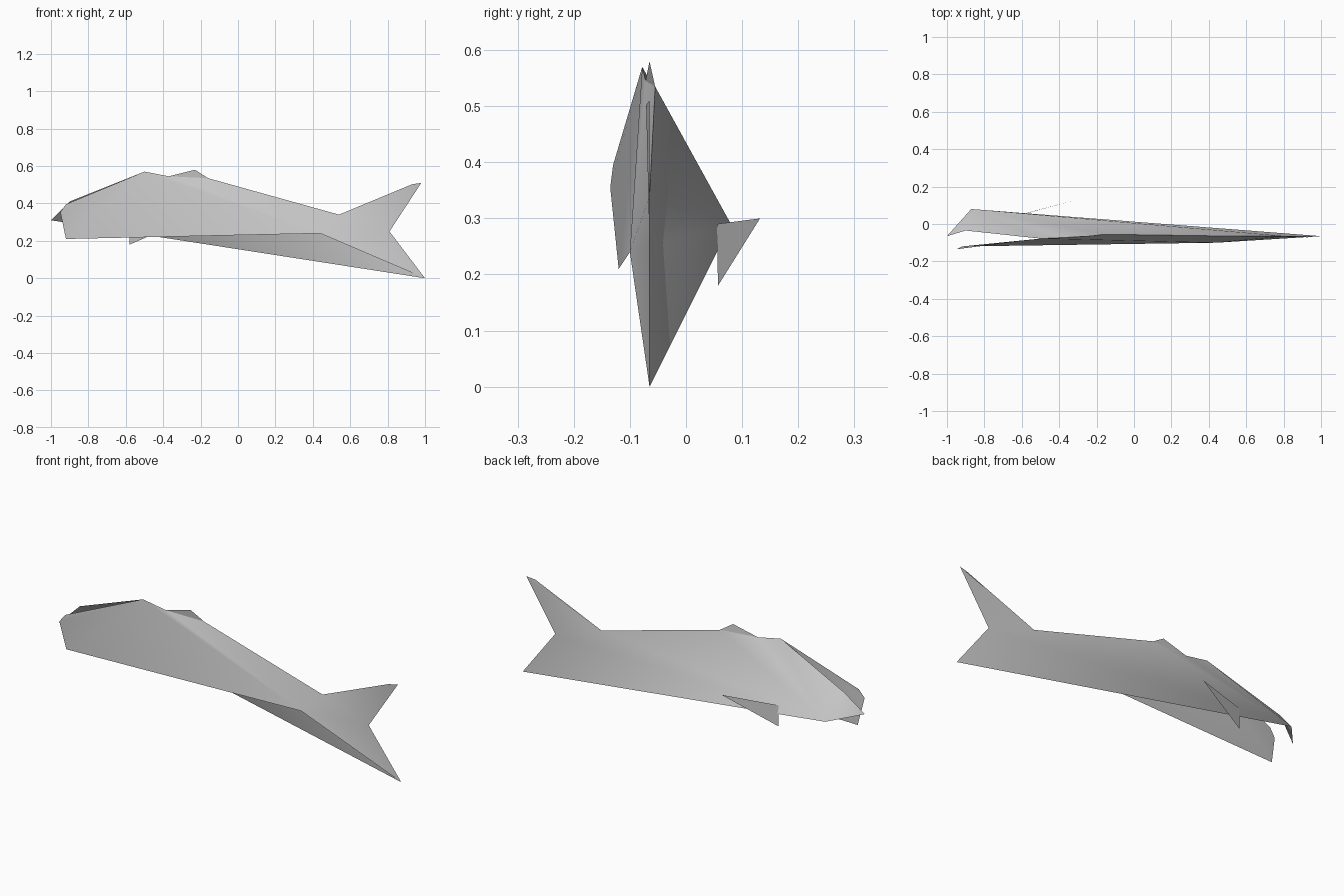
import bpy
import bmesh

cube = bpy.data.objects.get("Cube")
if cube:
    bpy.data.objects.remove(cube, do_unlink=True)

# One flat grey for the whole folded fish
grey = bpy.data.materials.new("plain grey")
grey.use_nodes = True
colour = (0.6, 0.6, 0.6, 1)
grey.diffuse_color = colour
grey.node_tree.nodes["Principled BSDF"].inputs["Base Color"].default_value = colour

MID = -0.065  # plane of the back ridge and tail

# Named fold corners shared by the sheets
P = {
    "nose": (-1, MID, 0.31),
    "brow": (-0.90, -0.035, 0.41),
    "belly": (-0.87, 0.08, 0.29),
    "crown": (-0.92, -0.13, 0.395),
    "cheek": (-0.95, -0.135, 0.355),
    "chin": (-0.92, -0.12, 0.21),
    "peak": (-0.50, -0.078, 0.57),
    "dip": (-0.37, -0.072, 0.545),
    "dorsal": (-0.23, MID, 0.58),
    "ridge": (-0.16, -0.055, 0.535),
    "rump": (0.54, MID, 0.34),
    "flank": (0.44, -0.10, 0.24),
    "notch": (0.81, MID, 0.25),
    "upper": (0.98, MID, 0.51),
    "upper_top": (0.93, MID - 0.006, 0.502),
    "lower": (1, MID, 0.0),
    "fin_low": (-0.58, 0.057, 0.18),
    "fin_root": (-0.58, 0.055, 0.29),
    "fin_tip": (-0.30, 0.132, 0.30),
}


def sheet(name, folds, side, smooth=True):
    """Thin folded sheet; every face is turned towards side (-1 front, +1 back)."""
    bm = bmesh.new()
    made = {}
    for fold in folds:
        keys = fold.split()
        for k in keys:
            if k not in made:
                made[k] = bm.verts.new(P[k])
        face = bm.faces.new([made[k] for k in keys])
        face.smooth = smooth
        face.normal_update()
        if face.normal.y * side < 0:
            face.normal_flip()
    mesh = bpy.data.meshes.new(name)
    bm.to_mesh(mesh)
    bm.free()
    mesh.materials.append(grey)
    obj = bpy.data.objects.new(name, mesh)
    bpy.context.collection.objects.link(obj)
    return obj


# Front side of the body running into the tail
sheet("front_body", [
    "crown cheek peak", "cheek chin peak", "chin flank peak",
    "peak flank dip", "dip flank ridge", "ridge flank rump",
    "rump flank notch", "flank lower notch",
    "rump notch upper_top", "upper_top notch upper",
], -1)

# Back side of the body, open below towards the front sheet
sheet("back_body", [
    "nose brow belly", "brow peak belly", "peak dip belly",
    "dip ridge belly", "ridge rump belly", "rump notch belly",
    "notch lower belly", "rump upper notch",
], 1)

# Small raised fin on the ridge and flat side fin
sheet("dorsal_fin", ["dip dorsal ridge"], -1, False)
sheet("side_fin", ["fin_low fin_root fin_tip"], 1, False)
